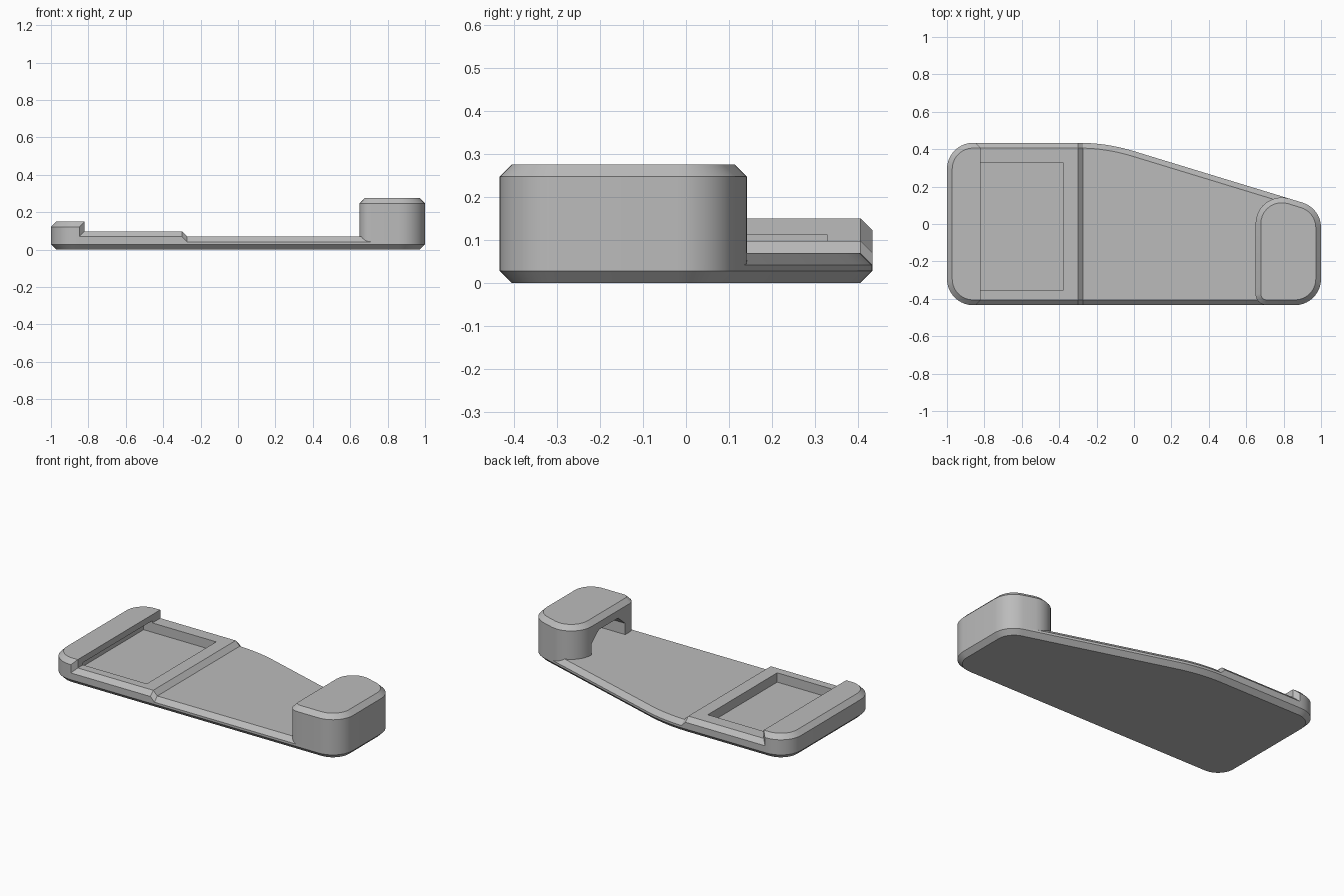
import bpy, bmesh, math
from mathutils import Vector

cube = bpy.data.objects.get("Cube")
if cube:
    bpy.data.objects.remove(cube, do_unlink=True)

grey = bpy.data.materials.new("plain grey")
grey.use_nodes = True
grey.diffuse_color = (0.5, 0.5, 0.5, 1)
grey.node_tree.nodes["Principled BSDF"].inputs["Base Color"].default_value = (0.5, 0.5, 0.5, 1)

C = 0.028          # chamfer size
W = 0.434          # half depth
STEPS = 10         # segments per rounded corner


def rounded(corners, inset):
    """Rounded convex outline (counter-clockwise), moved inward by inset."""
    pts = [Vector(c[:2]) for c in corners]
    n = len(pts)
    dirs = [(pts[(i + 1) % n] - pts[i]).normalized() for i in range(n)]
    ring = []
    for i in range(n):
        a, b = dirs[i - 1], dirs[i]
        turn = math.atan2(a.cross(b), a.dot(b))
        na, nb = Vector((-a.y, a.x)), Vector((-b.y, b.x))
        # the arc centre stays put while the radius shrinks
        centre = pts[i] + (na + nb) * (corners[i][2] / (1 + na.dot(nb)))
        start = math.atan2(-na.y, -na.x)
        for s in range(STEPS + 1):
            ang = start + turn * s / STEPS
            ring.append(centre + Vector((math.cos(ang), math.sin(ang))) * (corners[i][2] - inset))
    return ring


def make(name, corners, levels, planes=()):
    """Stack outlines at (height, inset) levels, then trim by (point, normal) planes."""
    bm = bmesh.new()
    rings = [[bm.verts.new((p.x, p.y, z)) for p in rounded(corners, d)] for z, d in levels]
    n = len(rings[0])
    bm.faces.new(rings[0][::-1])
    bm.faces.new(rings[-1])
    for lo, hi in zip(rings, rings[1:]):
        for i in range(n):
            j = (i + 1) % n
            bm.faces.new((lo[i], lo[j], hi[j], hi[i]))
    for point, normal in planes:
        bmesh.ops.bisect_plane(bm, geom=bm.verts[:] + bm.edges[:] + bm.faces[:], dist=1e-5,
                               plane_co=point, plane_no=normal, clear_outer=True)
        rim = [e for e in bm.edges if e.is_boundary]
        if rim:
            bmesh.ops.edgeloop_fill(bm, edges=rim)
    bmesh.ops.recalc_face_normals(bm, faces=bm.faces)
    mesh = bpy.data.meshes.new(name)
    bm.to_mesh(mesh)
    bm.free()
    mesh.materials.append(grey)
    ob = bpy.data.objects.new(name, mesh)
    bpy.context.collection.objects.link(ob)
    return ob


def prism(name, profile, x0, x1):
    """Cutter: a (y, z) profile run along x."""
    bm = bmesh.new()
    face = bm.faces.new([bm.verts.new((x0, y, z)) for y, z in profile])
    out = bmesh.ops.extrude_face_region(bm, geom=[face])["geom"]
    bmesh.ops.translate(bm, vec=(x1 - x0, 0, 0), verts=[v for v in out if isinstance(v, bmesh.types.BMVert)])
    bmesh.ops.recalc_face_normals(bm, faces=bm.faces)
    mesh = bpy.data.meshes.new(name)
    bm.to_mesh(mesh)
    bm.free()
    mesh.materials.append(grey)
    ob = bpy.data.objects.new(name, mesh)
    ob.hide_render = True
    bpy.context.collection.objects.link(ob)
    return ob


def cut(obs, cutter):
    for ob in obs:
        bpy.context.view_layer.objects.active = ob
        mod = ob.modifiers.new("cut", "BOOLEAN")
        mod.operation, mod.solver, mod.object = "DIFFERENCE", "EXACT", cutter
        bpy.ops.object.modifier_apply(modifier=mod.name)
    bpy.data.objects.remove(cutter, do_unlink=True)


def body(top):
    return [(0, C), (C, 0), (top - C, 0), (top, C)]


# Plan outlines: corner x, y and radius
base = [(-1, -W, 0.14), (1, -W, 0.14), (1, 0.084, 0.14), (-0.147, W, 1.0), (-1, W, 0.14)]
tower_plan = [(0.65, -W, 0.06), (1, -W, 0.14), (1, 0.084, 0.14), (0.65, 0.191, 0.14)]

# Thin plate, raised bed with a bevelled step, and end lip with mitred ends
step, bed_top, lip_x = -0.3, 0.07 + C, -0.82
edge = Vector((step, 0, bed_top))
plate = make("thin_plate", base, body(0.07), [((step + C, 0, 0), (-1, 0, 0))])
bed = make("raised_bed", base, body(bed_top),
           [((step + C, 0, 0), (1, 0, 0)), ((lip_x - C, 0, 0), (-1, 0, 0)), (edge, (1, 0, 1))]
           + [(edge + Vector((0, s * (W - C), 0)), (1, s, 1)) for s in (-1, 1)])
lip = make("end_lip", base, body(0.15),
           [((lip_x, 0, 0), (1, 0, 0))] + [((lip_x, s * (W - C), 0), (1, s, 0)) for s in (-1, 1)])

# Rectangular recess running slightly under the lip
y0, y1 = -0.355, 0.328
cut([bed, lip], prism("recess_cutter", [(y0, 0.04), (y1, 0.04), (y1, 0.112), (y0, 0.112)], -0.88, -0.38))

# Tall end block with a pocket opening toward the plate
tower = make("end_block", tower_plan, [(0.07 - C, 0), (0.275 - C, 0), (0.275, C)])
cut([tower], prism("pocket_cutter", [(-0.33, 0.06), (0, 0.06), (0, 0.14), (-0.07, 0.2),
                                     (-0.26, 0.2), (-0.33, 0.14)], 0.6, 0.93))

# Smooth rounded corners, keep chamfer edges sharp
bpy.ops.object.select_all(action="DESELECT")
for ob in (plate, bed, lip, tower):
    ob.select_set(True)
bpy.context.view_layer.objects.active = plate
bpy.ops.object.shade_smooth_by_angle(angle=math.radians(25))
